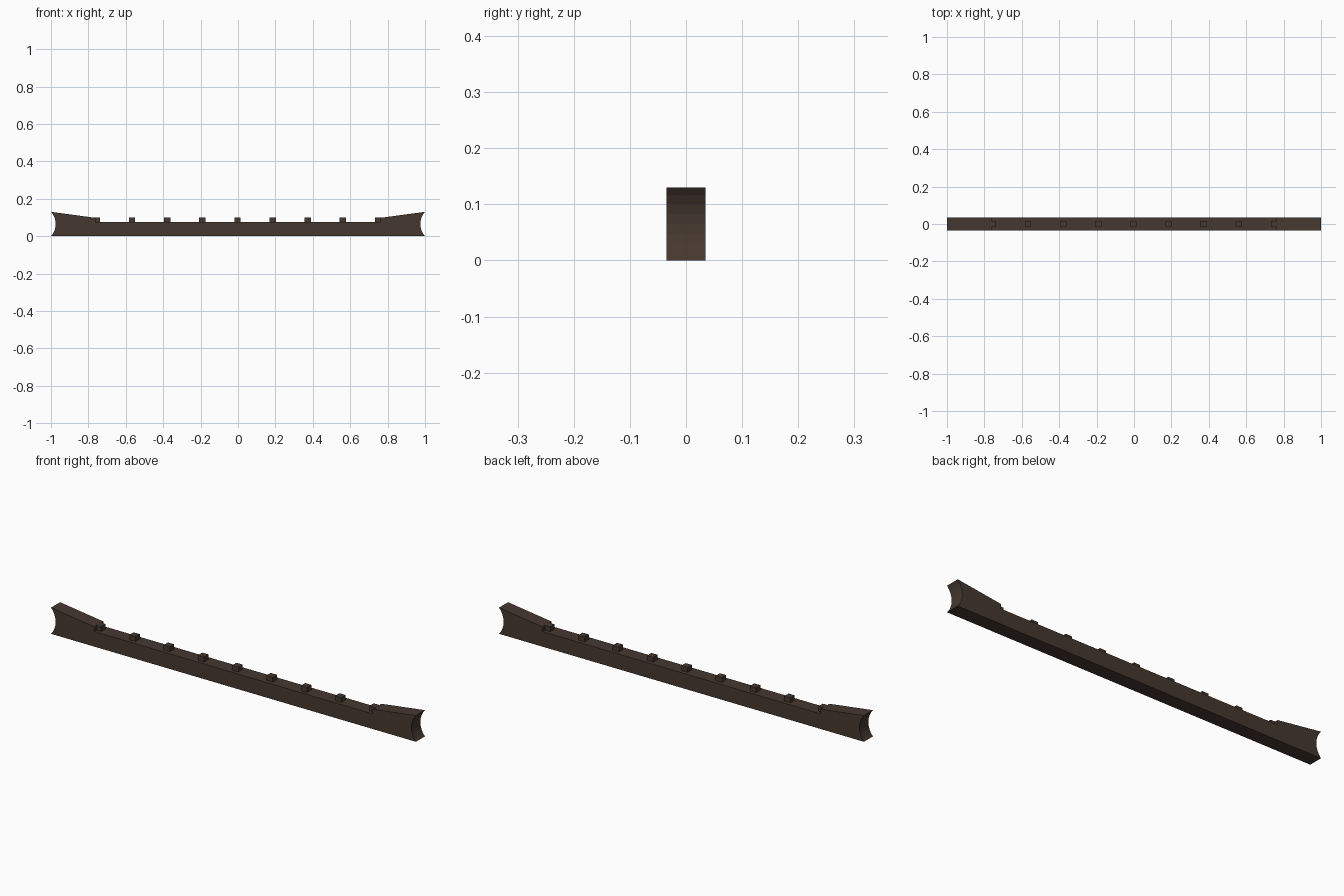
import bpy, bmesh, math

if "Cube" in bpy.data.objects:
    bpy.data.objects.remove(bpy.data.objects["Cube"])

wood = bpy.data.materials.new("dark_brown_wood")
wood.diffuse_color = (0.061, 0.040, 0.029, 1)
wood.use_nodes = True
wood.node_tree.nodes["Principled BSDF"].inputs["Base Color"].default_value = wood.diffuse_color

HALF_Y, TOP, FLAT, DEPTH = 0.035, 0.13, 0.075, 0.025


def finish(bm, name):
    bmesh.ops.recalc_face_normals(bm, faces=bm.faces)
    me = bpy.data.meshes.new(name)
    bm.to_mesh(me)
    bm.free()
    me.materials.append(wood)
    ob = bpy.data.objects.new(name, me)
    bpy.context.collection.objects.link(ob)
    return ob


# Rail: side profile with scooped ends and raised ramps, extruded in y
half = TOP / 2
radius = (half ** 2 + DEPTH ** 2) / (2 * DEPTH)
spread = math.asin(half / radius)
steps = 8
right = []
for i in range(steps + 1):
    a = -spread + 2 * spread * i / steps
    right.append((1 - DEPTH + radius * (1 - math.cos(a)), half + radius * math.sin(a)))
right += [(0.762, 0.098), (0.762, FLAT)]
profile = right + [(-x, z) for x, z in reversed(right)]

bm = bmesh.new()
face = bm.faces.new([bm.verts.new((x, -HALF_Y, z)) for x, z in profile])
ext = bmesh.ops.extrude_face_region(bm, geom=[face])
bmesh.ops.translate(bm, vec=(0, 2 * HALF_Y, 0),
                    verts=[g for g in ext["geom"] if isinstance(g, bmesh.types.BMVert)])
finish(bm, "rail")

# Row of small square pegs along the top
PEG, PEG_TOP, PEG_BASE = 0.034, 0.099, 0.065
for i in range(9):
    bm = bmesh.new()
    bmesh.ops.create_cube(bm, size=1)
    bmesh.ops.scale(bm, vec=(PEG, PEG, PEG_TOP - PEG_BASE), verts=bm.verts)
    bmesh.ops.translate(bm, vec=(-0.003 + (i - 4) * 0.188, 0, (PEG_TOP + PEG_BASE) / 2),
                        verts=bm.verts)
    finish(bm, f"peg_{i + 1}")
